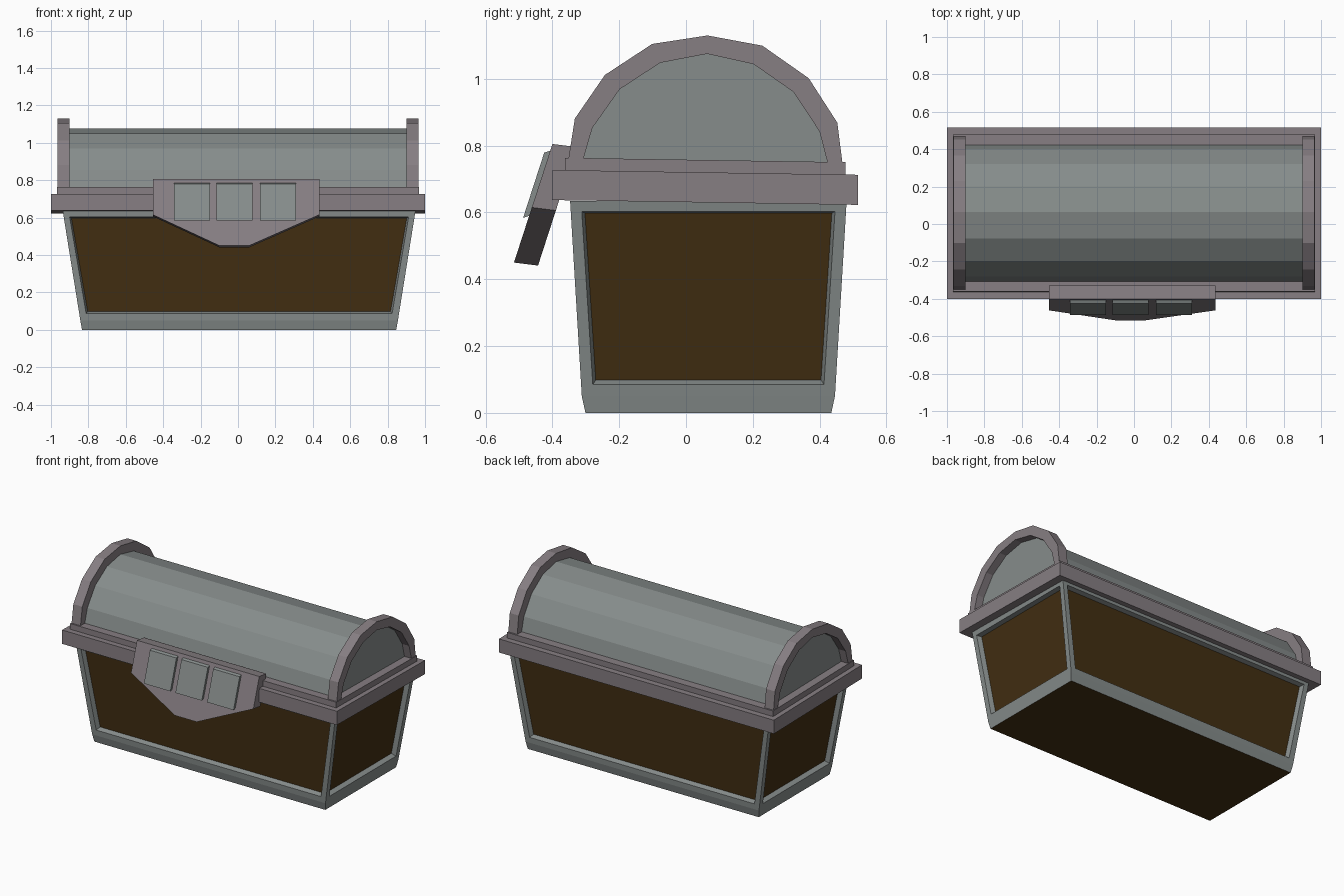
import bpy, bmesh, math
from mathutils import Vector

if "Cube" in bpy.data.objects:
    bpy.data.objects.remove(bpy.data.objects["Cube"])


def material(name, rgb):
    m = bpy.data.materials.new(name)
    m.diffuse_color = (*rgb, 1)
    m.use_nodes = True
    m.node_tree.nodes["Principled BSDF"].inputs["Base Color"].default_value = m.diffuse_color
    return m


STEEL = material("steel", (0.24, 0.265, 0.26))
TRIM = material("trim", (0.24, 0.21, 0.225))
WOOD = material("wood", (0.055, 0.028, 0.006))

LID_POS = (0, 0.057, 0.675)
LID_TILT = math.radians(-0.9)


def finish(name, bm, *mats):
    bmesh.ops.recalc_face_normals(bm, faces=bm.faces)
    me = bpy.data.meshes.new(name)
    bm.to_mesh(me)
    bm.free()
    for m in mats:
        me.materials.append(m)
    ob = bpy.data.objects.new(name, me)
    bpy.context.collection.objects.link(ob)
    return ob


def prism(name, pts, offset, mat):
    """Closed polygon swept along an offset vector."""
    bm = bmesh.new()
    a = [bm.verts.new(p) for p in pts]
    b = [bm.verts.new(Vector(p) + Vector(offset)) for p in pts]
    bm.faces.new(a)
    bm.faces.new(b[::-1])
    for i in range(len(a)):
        j = (i + 1) % len(a)
        bm.faces.new((a[i], a[j], b[j], b[i]))
    return finish(name, bm, mat)


def lid_part(name, profile, x0, x1, mat):
    """Prism along x from a (y, z) profile, placed with the lid's slight tilt."""
    ob = prism(name, [(x0, y, z) for y, z in profile], (x1 - x0, 0, 0), mat)
    ob.location = LID_POS
    ob.rotation_euler.x = LID_TILT
    return ob


def mirrored(half):
    return [(-y, z) for y, z in half] + [(y, z) for y, z in half[-2::-1]]


def rect(hy, z0, z1):
    return [(-hy, z0), (hy, z0), (hy, z1), (-hy, z1)]


# Tapered body with recessed wooden panels
bm = bmesh.new()
rings = []
for hx, hy, z in ((0.84, 0.368, 0), (0.849, 0.379, 0.05), (0.943, 0.414, 0.635)):
    rings.append([bm.verts.new((0.006 + sx * hx, 0.067 + sy * hy, z))
                  for sx, sy in ((-1, -1), (1, -1), (1, 1), (-1, 1))])
base = bm.faces.new(rings[0][::-1])
base.material_index = 1
bm.faces.new(rings[2])
panels = []
for lo, hi in zip(rings, rings[1:]):
    for i in range(4):
        j = (i + 1) % 4
        panels.append(bm.faces.new((lo[i], lo[j], hi[j], hi[i])))
panels = panels[4:]
bm.normal_update()
bmesh.ops.inset_individual(bm, faces=panels, thickness=0.048)
bmesh.ops.inset_individual(bm, faces=panels, thickness=0.013, depth=-0.03)
for f in panels:
    f.material_index = 1
finish("chest_body", bm, STEEL, WOOD)

# Lid rim and the lip above it
lid_part("lid_rim", rect(0.458, -0.045, 0.045), -1, 1, TRIM)
lid_part("lid_lip", rect(0.42, 0.04, 0.082), -0.968, 0.968, TRIM)

# Faceted barrel lid with an arch at each end
inner = mirrored([(0.375, 0.045), (0.34, 0.173), (0.26, 0.29), (0.14, 0.371), (0, 0.4)])
outer = mirrored([(0.415, 0.045), (0.393, 0.2), (0.305, 0.332), (0.165, 0.427), (0, 0.455)])
lid_part("lid_barrel", inner, -0.915, 0.915, STEEL)
for side, s in (("left", -1), ("right", 1)):
    lid_part(f"lid_arch_{side}", outer + inner[::-1], s * 0.9, s * 0.965, TRIM)


# Sloping latch plate with three raised blocks
def slope_y(z):
    return -0.4 - (0.805 - z) * 0.324


def on_slope(pts):
    return [(x, slope_y(z), z) for x, z in pts]


plate = [(-0.455, 0.805), (-0.455, 0.615), (-0.1, 0.45), (0.06, 0.45),
         (0.435, 0.615), (0.435, 0.805)]
prism("latch_plate", on_slope(plate), (0, 0.072, -0.009), TRIM)
for i, x in enumerate((-0.247, -0.018, 0.213)):
    pts = [(x - 0.096, 0.59), (x + 0.096, 0.59), (x + 0.096, 0.785), (x - 0.096, 0.785)]
    prism(f"latch_block_{i + 1}", on_slope(pts), (0, -0.018, -0.006), STEEL)
